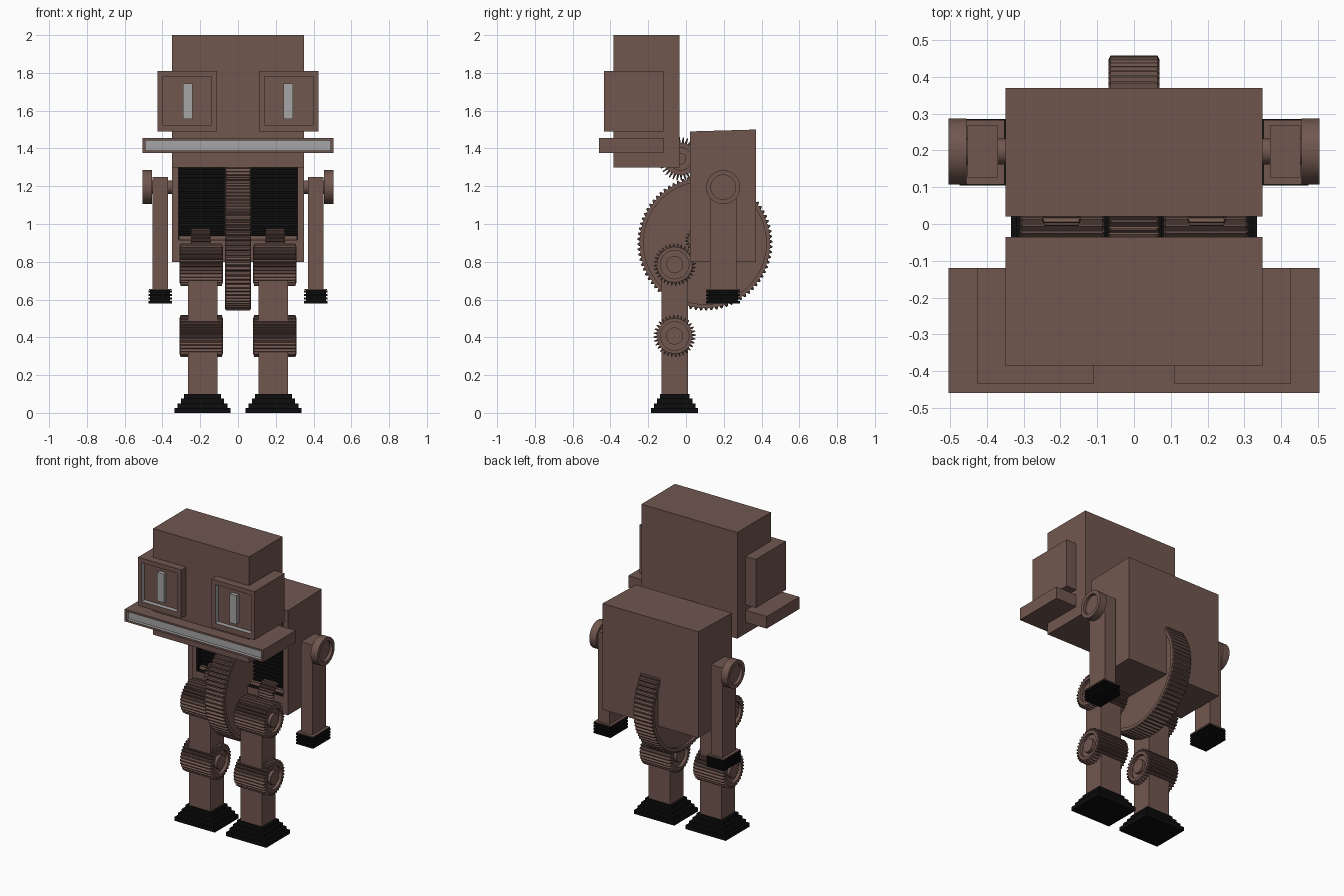
import bpy, bmesh, math

if "Cube" in bpy.data.objects:
    bpy.data.objects.remove(bpy.data.objects["Cube"])


def material(name, rgb):
    m = bpy.data.materials.new(name)
    m.diffuse_color = (*rgb, 1)
    m.use_nodes = True
    m.node_tree.nodes["Principled BSDF"].inputs["Base Color"].default_value = m.diffuse_color
    return m


BROWN = material("brown_metal", (0.165, 0.095, 0.078))
BLACK = material("black_rubber", (0.004, 0.004, 0.004))
GRAY = material("gray_glass", (0.38, 0.38, 0.38))


def finish(bm, name, *mats):
    bmesh.ops.recalc_face_normals(bm, faces=bm.faces[:])
    me = bpy.data.meshes.new(name)
    bm.to_mesh(me)
    bm.free()
    for m in mats:
        me.materials.append(m)
    ob = bpy.data.objects.new(name, me)
    bpy.context.collection.objects.link(ob)
    return ob


def add_box(bm, x, y, z):
    vs = bmesh.ops.create_cube(bm, size=1)["verts"]
    for v in vs:
        for i, (a, b) in enumerate((x, y, z)):
            v.co[i] = b if v.co[i] > 0 else a
    return vs


def box(name, x, y, z, mat=BROWN):
    bm = bmesh.new()
    add_box(bm, x, y, z)
    return finish(bm, name, mat)


def recessed_box(name, x, y, z, hole_x, hole_z, depth, inner, floor=1, wall=1):
    """Box with a rectangular pocket cut into its front."""
    bm = bmesh.new()
    add_box(bm, x, y, z)
    bm.normal_update()
    front = min(bm.faces, key=lambda f: f.calc_center_median().y)
    mid = front.calc_center_median()
    bmesh.ops.inset_individual(bm, faces=[front], thickness=0.01)
    for v in front.verts:
        v.co.x = hole_x[v.co.x > mid.x]
        v.co.z = hole_z[v.co.z > mid.z]
    ring = set(bm.faces)
    bmesh.ops.inset_individual(bm, faces=[front], thickness=0.0)
    for f in set(bm.faces) - ring:
        f.material_index = wall
    for v in front.verts:
        v.co.y += depth
    front.material_index = floor
    return finish(bm, name, BROWN, inner)


def lathe(name, y, z, sections, teeth=0, mat=BROWN):
    """Rings along x from (x, radius, root radius); root gives gear teeth."""
    n = teeth * 4 if teeth else 40
    bm = bmesh.new()
    rings = []
    for x, r, root in sections:
        ring = []
        for i in range(n):
            a = 2 * math.pi * (i + 0.5) / n
            rad = r if i % 4 < 2 else root
            ring.append(bm.verts.new((x, y + rad * math.cos(a), z + rad * math.sin(a))))
        rings.append(ring)
    for a, b in zip(rings, rings[1:]):
        for i in range(n):
            j = (i + 1) % n
            bm.faces.new((a[i], a[j], b[j], b[i]))
    bm.faces.new(rings[0])
    bm.faces.new(rings[-1])
    ob = finish(bm, name, mat)
    bpy.ops.object.select_all(action='DESELECT')
    ob.select_set(True)
    bpy.context.view_layer.objects.active = ob
    if not teeth:
        bpy.ops.object.shade_smooth_by_angle(angle=math.radians(30))
    return ob


def gear(name, x0, x1, y, z, r, root, rim, hub, teeth, dip):
    """Toothed wheel with dished ends and a raised hub on each side."""
    half = [(0, hub, hub), (dip, hub, hub), (dip, rim, rim), (0, rim, rim),
            (0, root, root), (0.006, r, root)]
    left = [(x0 + d, a, b) for d, a, b in half]
    right = [(x1 - d, a, b) for d, a, b in reversed(half)]
    return lathe(name, y, z, left + right, teeth)


# Head and mouth
box("head", (-0.35, 0.35), (-0.385, -0.035), (1.30, 2.0))
recessed_box("mouth", (-0.505, 0.505), (-0.46, -0.12), (1.375, 1.455),
             (-0.49, 0.49), (1.388, 1.443), 0.02, GRAY)

# Torso with an open front holding the ribbed grille
torso = recessed_box("torso", (-0.35, 0.35), (0.02, 0.37), (0.80, 1.49),
                     (-0.315, 0.315), (0.915, 1.44), 0.12, BLACK)
for v in torso.data.vertices:
    if v.co.z > 1.48 and v.co.y > 0.3:
        v.co.z = 1.50
bm = bmesh.new()
for i in range(20):
    z = 0.925 + i * 0.026
    for s in (-1, 1):
        add_box(bm, sorted((s * 0.075, s * 0.312)), (0.05, 0.14), (z, z + 0.013))
finish(bm, "front_grille", BLACK)

# Central drive wheel and neck gear
gear("drive_wheel", -0.07, 0.07, 0.10, 0.90, 0.358, 0.345, 0.325, 0.05, 80, 0.015)
gear("neck_gear", -0.068, 0.068, -0.03, 1.345, 0.115, 0.085, 0.06, 0.03, 32, 0.01)

for s, side in ((-1, "left"), (1, "right")):
    def span(a, b):
        return sorted((s * a, s * b))

    # Eye housing with slit pupil
    recessed_box(side + "_eye_housing", span(0.11, 0.425), (-0.435, -0.12),
                 (1.49, 1.81), span(0.14, 0.398), (1.525, 1.78), 0.03, GRAY, floor=0)
    box(side + "_pupil", span(0.24, 0.29), (-0.43, -0.40), (1.555, 1.745), GRAY)

    # Shoulder axle and dished disc
    disc = [(0.34, 0.035), (0.455, 0.035), (0.455, 0.09), (0.505, 0.09),
            (0.505, 0.065), (0.485, 0.065)]
    lathe(side + "_shoulder", 0.197, 1.195, [(s * x, r, r) for x, r in disc])

    # Arm, wrist plate and ribbed hand
    box(side + "_arm", span(0.37, 0.453), (0.127, 0.268), (0.64, 1.25))
    box(side + "_wrist_plate", span(0.352, 0.472), (0.108, 0.283), (0.651, 0.657))
    bm = bmesh.new()
    add_box(bm, span(0.36, 0.465), (0.115, 0.275), (0.582, 0.651))
    for i in range(4):
        z = 0.58 + i * 0.019
        add_box(bm, span(0.35, 0.475), (0.105, 0.286), (z, z + 0.012))
    finish(bm, side + "_hand", BLACK)

    # Small gear inside the torso
    x0, x1 = span(0.145, 0.25)
    gear(side + "_inner_gear", x0, x1, 0.06, 0.915, 0.065, 0.05, 0.04, 0.02, 20, 0.008)
    a0, a1 = span(0.07, 0.312)
    lathe(side + "_inner_axle", 0.06, 0.925, [(a0, 0.015, 0.015), (a1, 0.015, 0.015)])

    # Leg with hip and knee gears
    box(side + "_leg", span(0.108, 0.265), (-0.13, 0.01), (0.09, 0.80))
    x0, x1 = span(0.08, 0.31)
    for part, z in (("hip", 0.785), ("knee", 0.407)):
        gear(f"{side}_{part}_gear", x0, x1, -0.06, z, 0.112, 0.093, 0.075, 0.045, 32, 0.02)

    # Stepped rubber foot
    bm = bmesh.new()
    steps = ((0.147, 0.124), (0.132, 0.109), (0.115, 0.094), (0.098, 0.078))
    for i, (hx, hy) in enumerate(steps):
        add_box(bm, span(0.188 - hx, 0.188 + hx), (-0.06 - hy, -0.06 + hy),
                (i * 0.025, (i + 1) * 0.025))
    finish(bm, side + "_foot", BLACK)
